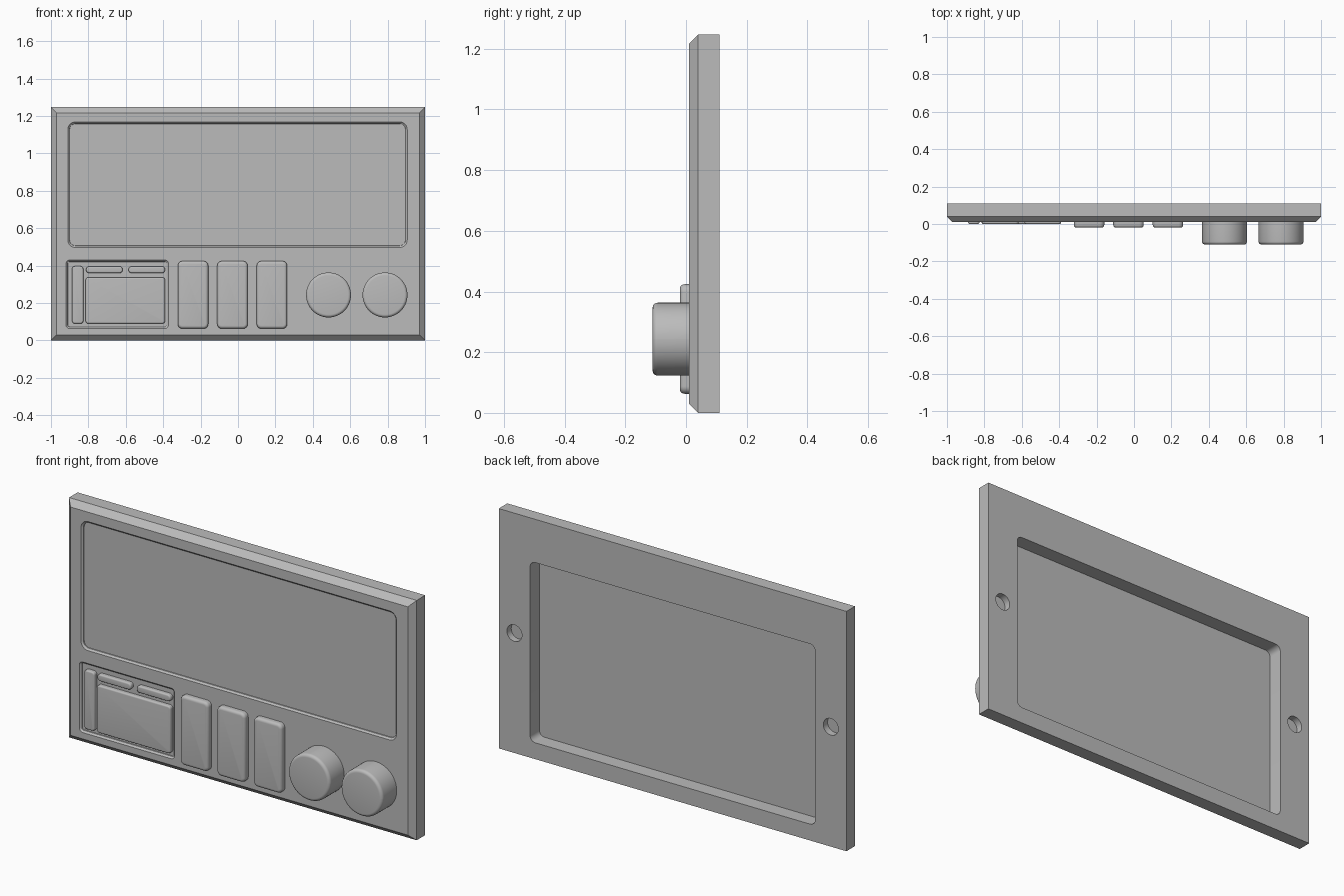
import bpy, bmesh
from math import sin, cos, pi

cube = bpy.data.objects.get("Cube")
if cube:
    bpy.data.objects.remove(cube, do_unlink=True)

grey = bpy.data.materials.new("plain grey")
grey.use_nodes = True
grey.diffuse_color = (0.5, 0.5, 0.5, 1)
grey.node_tree.nodes["Principled BSDF"].inputs["Base Color"].default_value = (0.5, 0.5, 0.5, 1)


def outline(x0, x1, z0, z1, r, inset, n):
    """Rounded rectangle in the xz plane, shrunk by inset."""
    x0, x1, z0, z1 = x0 + inset, x1 - inset, z0 + inset, z1 - inset
    r = max(r - inset, 0.002) if r else 0
    if not r:
        return [(x1, z1), (x0, z1), (x0, z0), (x1, z0)]
    r = min(r, (x1 - x0) / 2 - 0.0005, (z1 - z0) / 2 - 0.0005)
    pts = []
    for q, (cx, cz) in enumerate([(x1 - r, z1 - r), (x0 + r, z1 - r),
                                  (x0 + r, z0 + r), (x1 - r, z0 + r)]):
        for i in range(n + 1):
            a = (q + i / n) * pi / 2
            pts.append((cx + r * cos(a), cz + r * sin(a)))
    return pts


def loft(name, rect, r, rings, n=6):
    """Solid through rounded rectangles; rings are (inset, y) pairs."""
    bm = bmesh.new()
    loops = [[bm.verts.new((x, y, z)) for x, z in outline(*rect, r, inset, n)]
             for inset, y in rings]
    for a, b in zip(loops, loops[1:]):
        for i in range(len(a)):
            j = (i + 1) % len(a)
            bm.faces.new((a[i], a[j], b[j], b[i]))
    bm.faces.new(loops[0])
    bm.faces.new(loops[-1])
    bmesh.ops.recalc_face_normals(bm, faces=bm.faces)
    me = bpy.data.meshes.new(name)
    bm.to_mesh(me)
    bm.free()
    me.materials.append(grey)
    ob = bpy.data.objects.new(name, me)
    bpy.context.collection.objects.link(ob)
    return ob


def smooth(ob):
    bpy.ops.object.select_all(action='DESELECT')
    ob.select_set(True)
    bpy.context.view_layer.objects.active = ob
    bpy.ops.object.shade_smooth_by_angle(angle=pi / 6)


def raised(name, rect, r, front, fillet, n=6):
    """Block standing out of the panel with a rounded front edge."""
    rings = [(0, 0.028)]
    for i in range(6):
        a = i / 5 * pi / 2
        rings.append((fillet * (1 - cos(a)), front + fillet * (1 - sin(a))))
    smooth(loft(name, rect, r, rings, n))


def cut(target, name, rect, r, rings, n=6):
    """Subtract a lofted solid from the target."""
    cutter = loft(name, rect, r, rings, n)
    cutter.hide_render = True
    mod = target.modifiers.new(name, 'BOOLEAN')
    mod.operation = 'DIFFERENCE'
    mod.solver = 'EXACT'
    mod.object = cutter
    bpy.ops.object.select_all(action='DESELECT')
    bpy.context.view_layer.objects.active = target
    target.select_set(True)
    bpy.ops.object.modifier_apply(modifier=name)
    bpy.data.objects.remove(cutter, do_unlink=True)


def disc(x, z, r):
    return (x - r, x + r, z - r, z + r)


# Panel with chamfered front edge
panel = loft("panel", (-1, 1, 0, 1.247), 0, [(0, 0.11), (0, 0.04), (0.03, 0.01)])

# Shallow front recesses with eased rims
rim = [(-0.005, 0.0), (0, 0.01), (0.003, 0.014), (0.009, 0.018), (0.01, 0.022)]
cut(panel, "screen_cutter", (-0.91, 0.905, 0.497, 1.168), 0.04, rim)
cut(panel, "keypad_cutter", (-0.92, -0.372, 0.063, 0.43), 0.02, rim)

# Back pocket and mounting holes
cut(panel, "pocket_cutter", (-0.82, 0.82, 0.085, 1.022), 0.03, [(0, 0.2), (0, 0.034)])
for x in (-0.91, 0.91):
    cut(panel, "hole_cutter", disc(x, 0.623, 0.043), 0.043, [(0, 0.2), (0, 0.075)], 10)
smooth(panel)

# Keypad blocks
raised("side_key", (-0.887, -0.827, 0.09, 0.397), 0.015, 0.0, 0.008)
raised("small_key_right", (-0.812, -0.617, 0.36, 0.396), 0.017, 0.0, 0.008)
raised("small_key_left", (-0.585, -0.39, 0.36, 0.396), 0.017, 0.0, 0.008)
raised("main_key", (-0.815, -0.39, 0.09, 0.337), 0.015, 0.0, 0.008)

# Three tall buttons
for i in range(3):
    x = -0.322 + i * 0.211
    raised(f"tall_button_{i + 1}", (x, x + 0.163, 0.063, 0.424), 0.025, -0.02, 0.015)

# Two round knobs
for name, x in (("knob_right", 0.484), ("knob_left", 0.786)):
    raised(name, disc(x, 0.243, 0.12), 0.12, -0.11, 0.016, 14)
